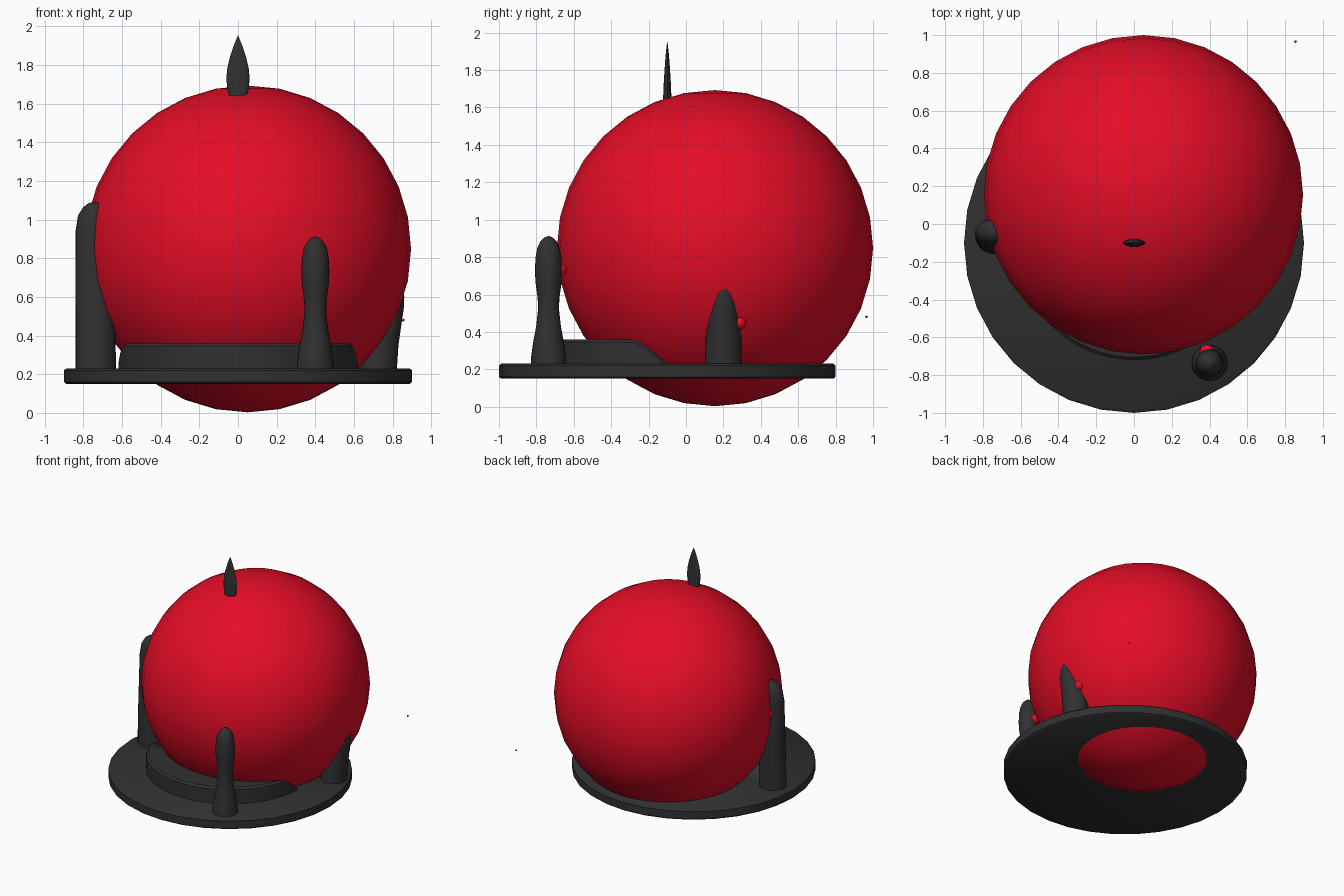
import bpy, bmesh, math

if "Cube" in bpy.data.objects:
    bpy.data.objects.remove(bpy.data.objects["Cube"])


def material(name, rgb):
    m = bpy.data.materials.new(name)
    m.diffuse_color = (*rgb, 1)
    m.use_nodes = True
    m.node_tree.nodes["Principled BSDF"].inputs["Base Color"].default_value = m.diffuse_color
    return m


RED = material("red", (0.78, 0.004, 0.02))
DARK = material("charcoal", (0.03, 0.03, 0.03))


def finish(name, bm, mat, angle=40):
    bmesh.ops.recalc_face_normals(bm, faces=bm.faces)
    me = bpy.data.meshes.new(name)
    bm.to_mesh(me)
    bm.free()
    me.materials.append(mat)
    ob = bpy.data.objects.new(name, me)
    bpy.context.collection.objects.link(ob)
    bpy.ops.object.select_all(action='DESELECT')
    ob.select_set(True)
    bpy.context.view_layer.objects.active = ob
    bpy.ops.object.shade_smooth_by_angle(angle=math.radians(angle))
    return ob


def loft(name, rings, mat, segs=32, angle=40):
    """Stack of ellipses (x, y, z, rx, ry), closed at both ends."""
    bm = bmesh.new()
    rows = [[bm.verts.new((x + rx * math.cos(2 * math.pi * i / segs),
                           y + ry * math.sin(2 * math.pi * i / segs), z))
             for i in range(segs)] for x, y, z, rx, ry in rings]
    for a, b in zip(rows, rows[1:]):
        for i in range(segs):
            j = (i + 1) % segs
            bm.faces.new((a[i], a[j], b[j], b[i]))
    bm.faces.new(rows[0])
    bm.faces.new(rows[-1])
    return finish(name, bm, mat, angle)


def ball(name, loc, r, u=16, v=8):
    bm = bmesh.new()
    bmesh.ops.create_uvsphere(bm, u_segments=u, v_segments=v, radius=r)
    bmesh.ops.translate(bm, vec=loc, verts=bm.verts)
    return finish(name, bm, RED, 180)


# large ball
ball("ball", (0.05, 0.155, 0.848), 0.845, 32, 16)

# base disc with softened edges
loft("base_disc", [(0, -0.1, z, r, r) for z, r in
                   ((0.15, 0.888), (0.16, 0.9), (0.22, 0.9), (0.23, 0.888))], DARK)


# raised collar: high at the front, sloping down towards the back
def collar_top(y):
    t = min(1, max(0, (y + 0.30) / 0.28))
    return 0.36 - 0.16 * t * t * (3 - 2 * t)


bm = bmesh.new()
N = 64
rows = []
for r, drop in ((0.40, None), (0.40, 0), (0.605, 0), (0.62, 0.015), (0.62, None)):
    row = []
    for i in range(N):
        a = 2 * math.pi * i / N
        y = -0.1 + r * math.sin(a)
        z = 0.18 if drop is None else collar_top(y) - drop
        row.append(bm.verts.new((r * math.cos(a), y, z)))
    rows.append(row)
for a, b in zip(rows, rows[1:] + rows[:1]):
    for i in range(N):
        j = (i + 1) % N
        bm.faces.new((a[i], a[j], b[j], b[i]))
finish("collar", bm, DARK)

# three support posts
loft("front_post", [(0.4, -0.735, z, r, r) for z, r in (
    (0.2, 0.096), (0.26, 0.094), (0.34, 0.083), (0.43, 0.066), (0.52, 0.056),
    (0.58, 0.058), (0.66, 0.069), (0.73, 0.073), (0.80, 0.069), (0.85, 0.06),
    (0.885, 0.043), (0.905, 0.022), (0.912, 0.004))], DARK, 24, 60)
loft("left_post", [
    (-0.735, -0.065, 0.20, 0.105, 0.096), (-0.738, -0.06, 0.45, 0.103, 0.092),
    (-0.745, -0.05, 0.75, 0.096, 0.082), (-0.75, -0.045, 0.94, 0.09, 0.075),
    (-0.748, -0.042, 1.02, 0.08, 0.066), (-0.742, -0.04, 1.065, 0.058, 0.05),
    (-0.737, -0.04, 1.085, 0.035, 0.03), (-0.735, -0.04, 1.092, 0.005, 0.005)], DARK, 24, 60)
loft("right_post", [
    (0.72, 0.2, 0.20, 0.1, 0.1), (0.73, 0.2, 0.35, 0.1, 0.096),
    (0.755, 0.2, 0.47, 0.092, 0.086), (0.785, 0.2, 0.55, 0.074, 0.072),
    (0.81, 0.2, 0.60, 0.05, 0.054), (0.83, 0.2, 0.63, 0.028, 0.032),
    (0.842, 0.2, 0.64, 0.01, 0.01)], DARK, 24, 60)

# contact beads on the posts and a tiny loose bead
ball("front_bead", (0.387, -0.678, 0.73), 0.04)
ball("right_bead", (0.765, 0.285, 0.45), 0.038)
ball("left_bead", (-0.755, 0.015, 0.85), 0.04)
ball("loose_bead", (0.855, 0.965, 0.48), 0.007, 8, 6)

# flat pointed fin on top
loft("top_fin", [(0, -0.1, z, rx, ry) for z, rx, ry in (
    (1.64, 0.046, 0.023), (1.68, 0.056, 0.021), (1.73, 0.06, 0.019),
    (1.78, 0.056, 0.016), (1.84, 0.042, 0.012), (1.90, 0.022, 0.007),
    (1.952, 0.001, 0.001))], DARK, 16)
